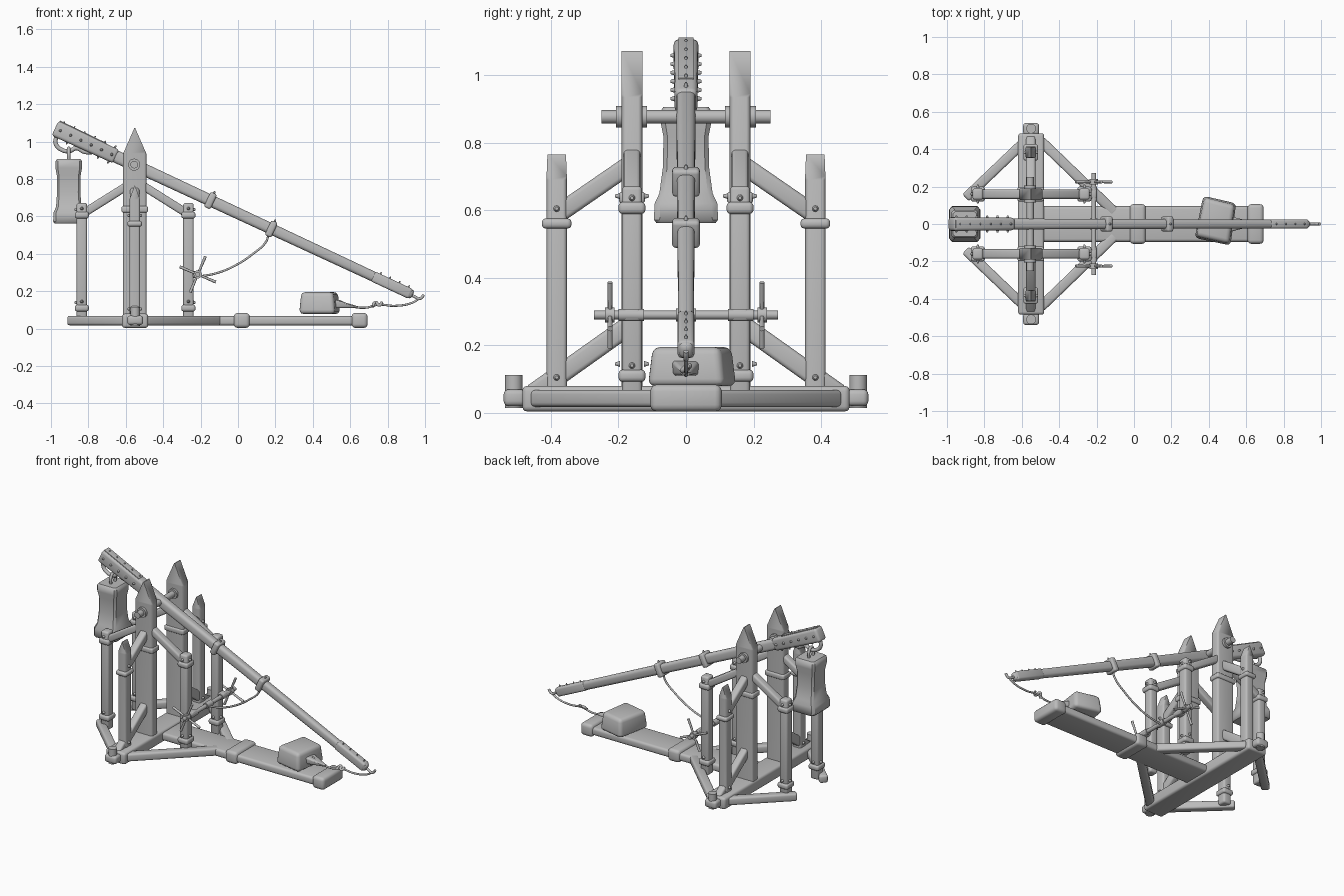
import bpy, bmesh, math
from mathutils import Vector, Matrix

if "Cube" in bpy.data.objects:
    bpy.data.objects.remove(bpy.data.objects["Cube"])

GREY = bpy.data.materials.new("plain_grey")
GREY.use_nodes = True
GREY.diffuse_color = (0.5, 0.5, 0.5, 1)
GREY.node_tree.nodes["Principled BSDF"].inputs["Base Color"].default_value = (0.5, 0.5, 0.5, 1)


def finish(name, bm):
    bmesh.ops.recalc_face_normals(bm, faces=bm.faces)
    me = bpy.data.meshes.new(name)
    bm.to_mesh(me)
    bm.free()
    me.materials.append(GREY)
    ob = bpy.data.objects.new(name, me)
    bpy.context.collection.objects.link(ob)
    bpy.ops.object.select_all(action='DESELECT')
    ob.select_set(True)
    bpy.context.view_layer.objects.active = ob
    bpy.ops.object.shade_smooth_by_angle(angle=math.radians(40))
    return ob


def frame(a, b):
    # local z runs from a to b; local x stays level
    a, b = Vector(a), Vector(b)
    d = b - a
    upright = abs(d.x) + abs(d.y) < 1e-4
    rot = Matrix() if upright else d.to_track_quat('Z', 'Y').to_matrix().to_4x4()
    return Matrix.Translation((a + b) / 2) @ rot, d.length


def beam(name, a, b, w, h, bevel=0.25, taper=1.0):
    m, length = frame(a, b)
    bm = bmesh.new()
    bmesh.ops.create_cube(bm, size=1)
    for v in bm.verts:
        s = taper if v.co.z > 0 else 1
        v.co = Vector((v.co.x * w * s, v.co.y * h * s, v.co.z * length))
    bmesh.ops.bevel(bm, geom=bm.edges[:], offset=min(w, h, length) * bevel, segments=3,
                    profile=0.5, affect='EDGES')
    bm.transform(m)
    return finish(name, bm)


def rod(name, a, b, r, sides=20, r2=None):
    m, length = frame(a, b)
    bm = bmesh.new()
    bmesh.ops.create_cone(bm, cap_ends=True, segments=sides, radius1=r,
                          radius2=r if r2 is None else r2, depth=length)
    bm.transform(m)
    return finish(name, bm)


def pointed_post(name, x, y, base, shoulder, tip, w, d, ridge):
    # upright timber sharpened to a ridge
    bm = bmesh.new()
    bmesh.ops.create_cube(bm, size=1)
    for v in bm.verts:
        v.co = Vector((v.co.x * w, v.co.y * d, shoulder if v.co.z > 0 else base))
    top = [f for f in bm.faces if f.normal.z > 0.9]
    up = [e for e in bm.edges if abs(e.verts[0].co.z - e.verts[1].co.z) > 0.1]
    new = bmesh.ops.extrude_face_region(bm, geom=top)['geom']
    bmesh.ops.delete(bm, geom=top, context='FACES_ONLY')
    for v in new:
        if isinstance(v, bmesh.types.BMVert):
            v.co = Vector((v.co.x * 0.04, v.co.y * ridge, tip))
    bmesh.ops.bevel(bm, geom=up, offset=0.012, segments=3, profile=0.5, affect='EDGES')
    bm.transform(Matrix.Translation((x, y, 0)))
    return finish(name, bm)


def rope(name, pts, r):
    cu = bpy.data.curves.new(name, 'CURVE')
    cu.dimensions = '3D'
    cu.bevel_depth = r
    cu.bevel_resolution = 3
    cu.use_fill_caps = True
    sp = cu.splines.new('BEZIER')
    sp.bezier_points.add(len(pts) - 1)
    for p, co in zip(sp.bezier_points, pts):
        p.co = co
        p.handle_left_type = p.handle_right_type = 'AUTO'
    cu.materials.append(GREY)
    ob = bpy.data.objects.new(name, cu)
    bpy.context.collection.objects.link(ob)


def stud(name, p, n, r=0.011):
    p, n = Vector(p), Vector(n).normalized()
    rod(name, p - n * 0.004, p + n * 0.011, r, 10, r * 0.45)


# base: long plank, cross timber and iron bands
beam("base_plank", (-0.5, 0, 0.042), (0.68, 0, 0.042), 0.19, 0.05, 0.3)
beam("cross_timber", (-0.55, -0.485, 0.042), (-0.55, 0.485, 0.042), 0.14, 0.076, 0.2)
for label, x in (("middle", 0.02), ("end", 0.65)):
    beam(label + "_base_band", (x - 0.043, 0, 0.044), (x + 0.043, 0, 0.044), 0.212, 0.08, 0.25)

for s, side in ((1, "left"), (-1, "right")):
    # ground frame
    beam(side + "_rear_ground_beam", (-0.9, s * 0.14, 0.043), (-0.57, s * 0.455, 0.043), 0.052, 0.05)
    beam(side + "_front_ground_beam", (-0.5, s * 0.445, 0.043), (-0.1, s * 0.06, 0.043), 0.054, 0.05)
    rod(side + "_end_peg", (-0.55, s * 0.51, 0.015), (-0.55, s * 0.51, 0.112), 0.026)
    beam(side + "_end_peg_band", (-0.55, s * 0.508, 0.02), (-0.55, s * 0.508, 0.07), 0.085, 0.064, 0.3)

    # main post and outer post
    y, yo = s * 0.16, s * 0.383
    pointed_post(side + "_main_post", -0.552, y, 0.06, 0.935, 1.072, 0.125, 0.061, 1.0)
    pointed_post(side + "_outer_post", -0.552, yo, 0.06, 0.69, 0.765, 0.058, 0.061, 0.9)
    beam(side + "_main_post_band", (-0.552, y, 0.62), (-0.552, y, 0.655), 0.142, 0.078, 0.3)
    beam(side + "_outer_post_band", (-0.552, yo, 0.546), (-0.552, yo, 0.576), 0.078, 0.088, 0.4)
    for z in (0.105, 0.605):
        for n in (-1, 1):
            stud("outer_post_stud", (-0.552 + n * 0.029, yo, z), (n, 0, 0))

    # braces between outer post and main post
    beam(side + "_upper_side_brace", (-0.552, s * 0.385, 0.585), (-0.552, s * 0.16, 0.74), 0.05, 0.055)
    beam(side + "_lower_side_brace", (-0.552, s * 0.46, 0.052), (-0.552, s * 0.16, 0.265), 0.05, 0.058)

    # corner posts, bands and long braces
    for x, end in ((-0.835, "rear"), (-0.265, "front")):
        n = 1 if x > -0.55 else -1
        beam(f"{side}_{end}_corner_post", (x, y, 0.03), (x, y, 0.672), 0.056, 0.06, 0.22)
        for z in (0.11, 0.607):
            beam(f"{side}_{end}_post_band", (x, y, z - 0.018), (x, y, z + 0.018), 0.075, 0.08, 0.35)
            for t in (-1, 1):
                stud("band_stud", (x, y + t * 0.039, z + 0.035), (0, t, 0), 0.009)
            stud("band_stud", (x + n * 0.028, y, z + 0.03), (n, 0, 0))
        beam(f"{side}_{end}_long_brace", (x + n * 0.01, y, 0.605), (-0.55, y, 0.79), 0.05, 0.045)

    # axle collars and winch handles
    rod(side + "_axle_collar", (-0.555, s * 0.115, 0.877), (-0.555, s * 0.207, 0.877), 0.032)
    rod(side + "_winch_hub", (-0.215, s * 0.212, 0.29), (-0.215, s * 0.24, 0.29), 0.022)
    rod(side + "_winch_collar", (-0.215, s * 0.125, 0.29), (-0.215, s * 0.2, 0.29), 0.018)
    beam(side + "_winch_bracket", (-0.25, s * 0.16, 0.29), (-0.2, s * 0.16, 0.29), 0.05, 0.036)
    for k in range(4):
        a = math.radians(67 + 90 * k)
        rod(side + "_winch_spoke", (-0.215, s * 0.225, 0.29),
            (-0.215 + 0.105 * math.cos(a), s * 0.225, 0.29 + 0.105 * math.sin(a)), 0.006, 12, 0.008)

rod("main_axle", (-0.555, -0.25, 0.877), (-0.555, 0.25, 0.877), 0.02)
rod("winch_axle", (-0.215, -0.272, 0.29), (-0.215, 0.272, 0.29), 0.013)
rod("winch_drum", (-0.215, -0.03, 0.29), (-0.215, 0.03, 0.29), 0.019)

# throwing arm with heavy sleeve, bands and studs
butt, tip = Vector((-0.978, 0, 1.072)), Vector((0.935, 0, 0.18))
along = (tip - butt).normalized()
normal = Vector((-along.z, 0, along.x))


def on_arm(x):
    return butt + along * ((x - butt.x) / along.x)


beam("throwing_arm", butt, tip, 0.06, 0.07, 0.3, 0.75)
beam("arm_sleeve", butt, on_arm(-0.65), 0.074, 0.088, 0.22, 0.9)
for label, x in (("upper", -0.147), ("lower", 0.178)):
    c = on_arm(x)
    beam(label + "_arm_band", c - along * 0.019, c + along * 0.019, 0.082, 0.088, 0.3)
    stud("arm_band_stud", c + normal * 0.044, normal, 0.008)
beam("butt_plate", on_arm(-0.972) + normal * 0.045, on_arm(-0.72) + normal * 0.041, 0.045, 0.006, 0.2)
beam("tip_cap", on_arm(0.72), on_arm(0.925), 0.05, 0.057, 0.25)
for k in range(6):
    p = on_arm(-0.95 + 0.055 * k)
    for t in (-1, 1):
        stud("sleeve_side_stud", p + Vector((0, t * 0.035, 0)), (0, t, 0), 0.009)
        stud("sleeve_face_stud", p + normal * t * 0.042, normal * t, 0.007)
for k in range(4):
    stud("tip_stud", on_arm(0.75 + 0.05 * k) + normal * 0.028, normal, 0.006)

# counterweight: stacked square rings, flared at the foot
bm = bmesh.new()
rings = []
for z, w, d in ((0.562, 0.15, 0.175), (0.572, 0.166, 0.19), (0.62, 0.164, 0.186), (0.65, 0.136, 0.158),
                (0.73, 0.124, 0.136), (0.82, 0.128, 0.134), (0.86, 0.142, 0.15),
                (0.895, 0.142, 0.15), (0.906, 0.126, 0.134)):
    ring = []
    for sx, sy in ((1, 1), (-1, 1), (-1, -1), (1, -1)):
        turn = ((1, 0.82), (0.82, 1)) if sx * sy > 0 else ((0.82, 1), (1, 0.82))
        for fx, fy in turn:
            ring.append(bm.verts.new((-0.905 + sx * fx * w / 2, sy * fy * d / 2, z)))
    rings.append(ring)
for lo, hi in zip(rings, rings[1:]):
    for i in range(8):
        j = (i + 1) % 8
        bm.faces.new((lo[i], lo[j], hi[j], hi[i]))
bm.faces.new(rings[0])
bm.faces.new(rings[-1])
finish("counterweight", bm)

# counterweight hanger
rope("weight_ring", [(-0.905, -0.022, 0.9), (-0.905, -0.022, 0.94), (-0.905, 0, 0.965),
                     (-0.905, 0.022, 0.94), (-0.905, 0.022, 0.9)], 0.009)
rope("weight_hook", [(-0.965, 0, 1.04), (-0.975, 0, 0.99), (-0.94, 0, 0.955), (-0.9, 0, 0.95),
                     (-0.865, 0, 0.965), (-0.82, 0, 0.945), (-0.76, 0, 0.945)], 0.012)

# stone block in its sling pouch
bm = bmesh.new()
bmesh.ops.create_cube(bm, size=1)
for v in bm.verts:
    k = 0.88 if v.co.z > 0 else 1
    x, y = v.co.x * 0.18 * k, v.co.y * 0.23 * k
    if v.co.y < 0 and v.co.x < 0:
        x -= 0.015
    v.co = Vector((0.443 + x + 0.03 * v.co.y, 0.018 + y - 0.04 * v.co.x, 0.137 + v.co.z * 0.116))
bmesh.ops.bevel(bm, geom=bm.edges[:], offset=0.022, segments=3, profile=0.5, affect='EDGES')
finish("stone_block", bm)
beam("sling_pouch", (0.5, 0, 0.135), (0.64, 0, 0.115), 0.09, 0.05, 0.2, 0.2)

# ropes and tip hook
rope("sling_rope", [(0.54, 0, 0.15), (0.6, 0, 0.122), (0.68, 0, 0.112), (0.75, 0, 0.128),
                    (0.84, 0, 0.122), (0.93, 0, 0.138), (0.975, 0, 0.165)], 0.006)
rope("sling_knot", [(0.72, -0.008, 0.118), (0.735, 0.01, 0.14), (0.755, -0.01, 0.125),
                    (0.77, 0.005, 0.14)], 0.008)
rope("tip_hook", [(0.92, 0, 0.185), (0.95, 0, 0.168), (0.97, 0, 0.16), (0.985, 0, 0.17),
                  (0.993, 0, 0.182)], 0.008)
rope("winch_rope", [(0.165, 0, 0.51), (0.15, 0, 0.465), (0.08, 0, 0.4), (-0.02, 0, 0.335),
                    (-0.12, 0, 0.295), (-0.2, 0, 0.28)], 0.006)
